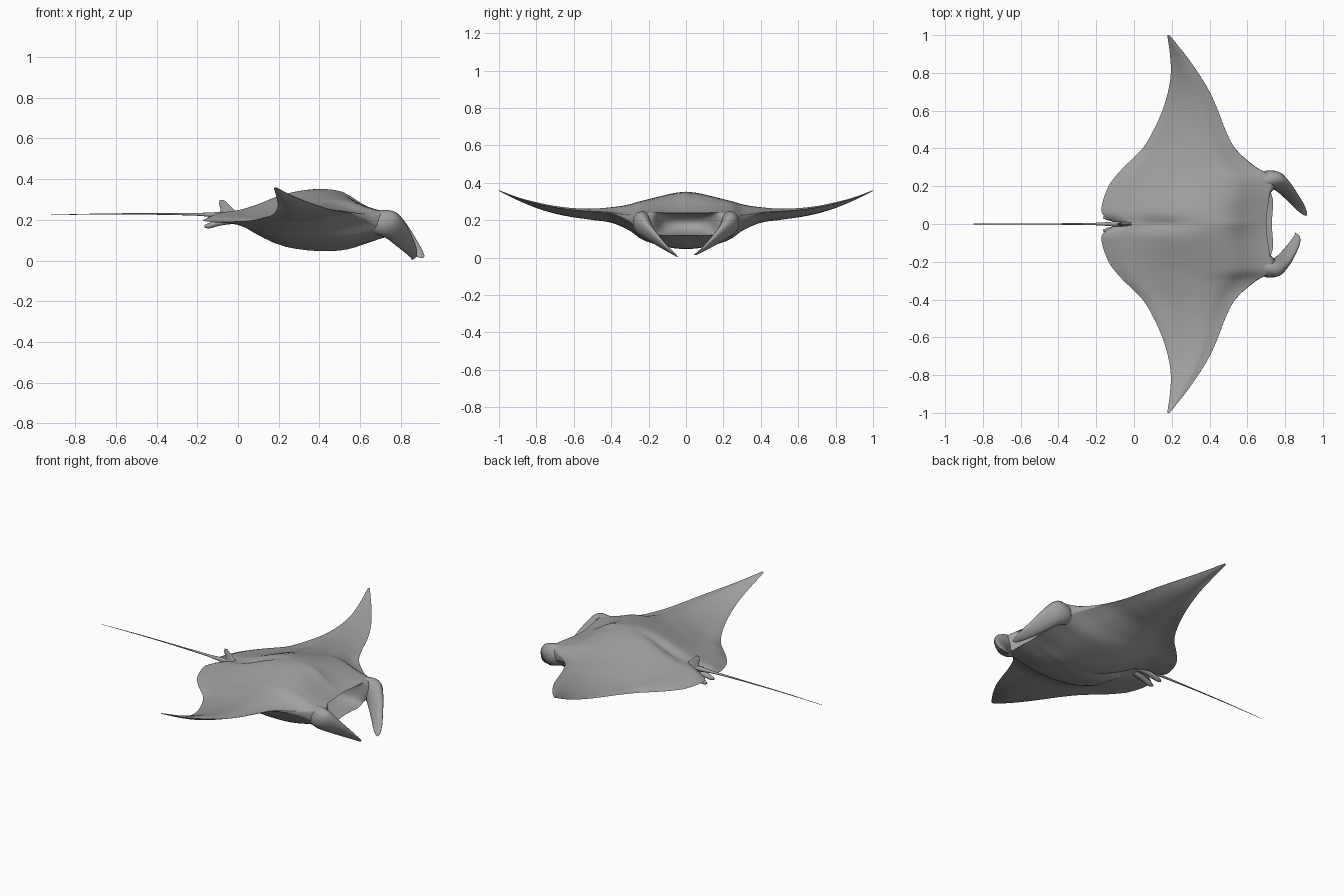
import bpy, bmesh, math
from mathutils import Vector

if "Cube" in bpy.data.objects:
    bpy.data.objects.remove(bpy.data.objects["Cube"])

grey = bpy.data.materials.new("slate grey")
grey.diffuse_color = (0.35, 0.35, 0.35, 1)
grey.use_nodes = True
grey.node_tree.nodes["Principled BSDF"].inputs["Base Color"].default_value = grey.diffuse_color


def curve(pts, x):
    """Smooth interpolation through (x, value) points."""
    n = len(pts)
    if x <= pts[0][0]:
        return pts[0][1]
    if x >= pts[-1][0]:
        return pts[-1][1]
    i = next(k for k in range(n - 1) if pts[k + 1][0] >= x)

    def slope(k):
        a, b = pts[max(k - 1, 0)], pts[min(k + 1, n - 1)]
        return (b[1] - a[1]) / (b[0] - a[0])
    (x0, v0), (x1, v1) = pts[i], pts[i + 1]
    h = x1 - x0
    t = (x - x0) / h
    return ((2*t**3 - 3*t**2 + 1) * v0 + (t**3 - 2*t**2 + t) * h * slope(i)
            + (3*t**2 - 2*t**3) * v1 + (t**3 - t**2) * h * slope(i + 1))


def loft(name, rings, angle=60):
    """Skin a list of equal closed rings and cap both ends."""
    bm = bmesh.new()
    rows = [[bm.verts.new(p) for p in r] for r in rings]
    n = len(rows[0])
    for a, b in zip(rows, rows[1:]):
        for i in range(n):
            j = (i + 1) % n
            bm.faces.new((a[i], a[j], b[j], b[i]))
    bm.faces.new(rows[0][::-1])
    bm.faces.new(rows[-1])
    bmesh.ops.remove_doubles(bm, verts=bm.verts, dist=1e-5)
    bmesh.ops.recalc_face_normals(bm, faces=bm.faces)
    me = bpy.data.meshes.new(name)
    bm.to_mesh(me)
    bm.free()
    ob = bpy.data.objects.new(name, me)
    bpy.context.collection.objects.link(ob)
    me.materials.append(grey)
    bpy.ops.object.select_all(action='DESELECT')
    ob.select_set(True)
    bpy.context.view_layer.objects.active = ob
    bpy.ops.object.shade_smooth_by_angle(angle=math.radians(angle))
    return ob


def blade(name, sections, steps=5, sides=16):
    """Elliptical tube: each section is centre, half width vector, half thickness vector."""
    flat = [[c for v in s for c in v] for s in sections]
    rings = []
    for k in range((len(flat) - 1) * steps + 1):
        v = [curve([(i, f[c]) for i, f in enumerate(flat)], k / steps) for c in range(9)]
        c, w, t = Vector(v[:3]), Vector(v[3:6]), Vector(v[6:])
        rings.append([c + w * math.cos(a) + t * math.sin(a)
                      for a in (2 * math.pi * i / sides for i in range(sides))])
    return loft(name, rings)


# Body planform: y, trailing x, leading x, trailing z, leading z, highest z, lowest z
span = [
    (0.00, -0.09, 0.700, 0.205, 0.178, 0.350, 0.050),
    (0.05, -0.165, 0.703, 0.200, 0.178, 0.345, 0.052),
    (0.10, -0.170, 0.710, 0.195, 0.178, 0.335, 0.060),
    (0.20, -0.135, 0.722, 0.190, 0.185, 0.310, 0.085),
    (0.25, -0.100, 0.715, 0.190, 0.192, 0.298, 0.108),
    (0.30, -0.055, 0.640, 0.190, 0.210, 0.283, 0.145),
    (0.40, 0.045, 0.535, 0.193, 0.238, 0.266, 0.192),
    (0.50, 0.105, 0.483, 0.203, 0.246, 0.258, 0.207),
    (0.60, 0.150, 0.445, 0.215, 0.254, 0.261, 0.222),
    (0.70, 0.180, 0.400, 0.235, 0.268, 0.273, 0.242),
    (0.80, 0.195, 0.340, 0.265, 0.289, 0.294, 0.269),
    (0.90, 0.190, 0.268, 0.307, 0.318, 0.322, 0.308),
    (1.00, 0.176, 0.188, 0.356, 0.358, 0.360, 0.356)]
columns = [[(r[0], r[c]) for r in span] for c in range(1, 7)]
back_shape = [(0, 0), (.08, .24), (.2, .34), (.31, .55), (.42, .83), (.54, .99),
              (.65, 1), (.77, .84), (.88, .38), (.95, .14), (1, 0)]
belly_shape = [(0, 0), (.2, .08), (.31, .56), (.42, .93), (.54, 1.04),
               (.65, 1), (.77, .8), (.88, .43), (1, 0)]
bluntness = [(0, .06), (.15, .06), (.2, .055), (.25, .045), (.3, .018), (.4, .003), (1, .001)]


def body_ring(y, n=28, m=12):
    a = abs(y)
    xt, xl, zt, zl, top, bot = (curve(c, a) for c in columns)
    h = curve(bluntness, a)
    # mouth cavity in the middle, rounded nose further out
    open_ = curve([(0, 1), (.08, .95), (.13, .7), (.165, .2), (.19, 0), (.25, 0)], a)
    depth = 0.13 * open_ - 0.45 * h * (1 - open_)
    jaw = 0.03 * open_
    up, lo = zl + h, zl - h
    mid_up, mid_lo = zt + (up - zt) * .6, zt + (lo - zt) * .6
    pts = []
    for i in range(n + 1):                       # back
        s = (1 - math.cos(math.pi * i / n)) / 2
        pts.append((xt + (xl - xt) * s, y,
                    zt + (up - zt) * s + max(top - mid_up, 0) * curve(back_shape, s)))
    for i in range(1, m):                        # mouth or nose
        t = math.pi * i / m
        pts.append((xl + jaw * i / m - depth * math.sin(t), y, zl + h * math.cos(t)))
    for i in range(n, 0, -1):                    # belly
        s = (1 - math.cos(math.pi * i / n)) / 2
        pts.append((xt + (xl + jaw - xt) * s, y,
                    zt + (lo - zt) * s - max(mid_lo - bot, 0) * curve(belly_shape, s)))
    return pts


N = 64
loft("body_and_wings", [body_ring(i / N) for i in range(-N, N + 1)], 50)

# Curled head fins, one curled tighter than the other
head_fin = [
    ((.62, .205, .188), (0, 0, .045), (0, .04, 0)),
    ((.70, .232, .186), (.008, 0, .062), (0, .05, 0)),
    ((.755, .228, .172), (.022, .008, .064), (.012, .045, 0)),
    ((.80, .188, .130), (.026, .010, .050), (.018, .026, 0)),
    ((.842, .138, .085), (.022, .010, .034), (.016, .015, 0)),
    ((.880, .090, .045), (.016, .010, .019), (.013, .009, 0)),
    ((.903, .058, .022), (.009, .004, .008), (.008, .005, 0)),
    ((.912, .045, .016), (.002, .001, .002), (.002, .001, 0))]
for name, side, curl, drop in (("left_head_fin", 1, 0, 0), ("right_head_fin", -1, .06, .011)):
    secs = []
    for i, (c, w, t) in enumerate(head_fin):
        k = (i / 7) ** 3
        secs.append(((c[0] - curl * k, side * c[1], c[2] - drop * k),
                     (w[0], side * w[1], w[2]), (t[0], side * t[1], t[2])))
    blade(name, secs)

# Whip tail
blade("tail", [((x, 0, z), (0, 0, r), (0, r, 0)) for x, z, r in
               ((.02, .235, .012), (-.09, .225, .014), (-.20, .227, .007),
                (-.40, .229, .004), (-.65, .229, .0025), (-.92, .224, .001))], 4, 10)

# Small dorsal fin at the tail root
blade("dorsal_fin", [((-.045, 0, .225), (.05, 0, 0), (0, .012, 0)),
                     ((-.058, 0, .255), (.028, 0, .004), (0, .008, 0)),
                     ((-.075, 0, .282), (.018, 0, .004), (0, .005, 0)),
                     ((-.080, 0, .298), (.010, 0, 0), (0, .002, 0))], 4, 12)

# Pelvic fins beside the tail
for name, side in (("left_pelvic_fin", 1), ("right_pelvic_fin", -1)):
    blade(name, [((-.02, side * .025, .195), (0, .016, 0), (0, 0, .014)),
                 ((-.09, side * .03, .185), (0, .018, 0), (0, 0, .014)),
                 ((-.14, side * .034, .172), (0, .014, 0), (0, 0, .014)),
                 ((-.165, side * .034, .168), (0, .004, 0), (0, 0, .006))], 4, 12)
